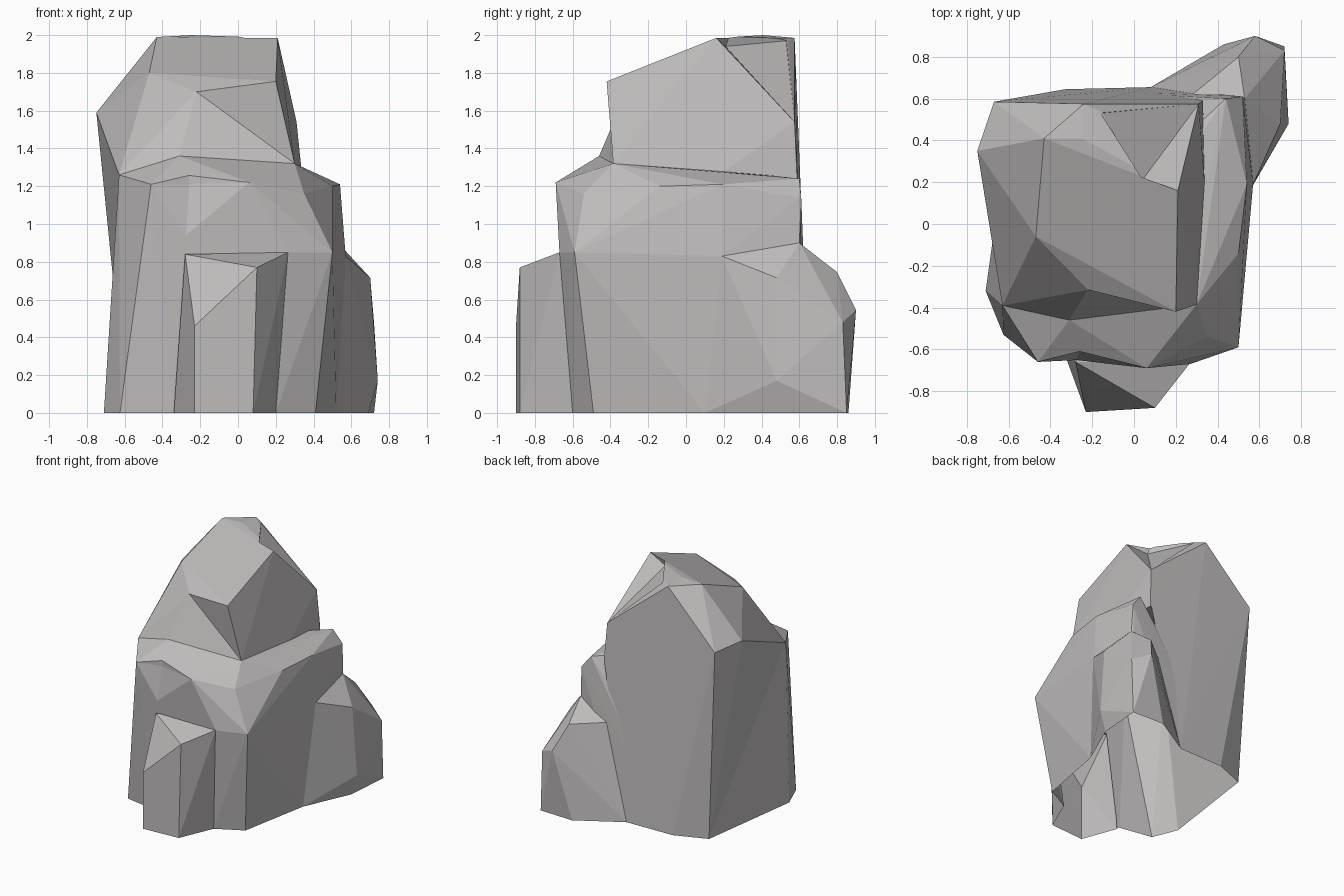
import bpy, bmesh

if "Cube" in bpy.data.objects:
    bpy.data.objects.remove(bpy.data.objects["Cube"])

stone = bpy.data.materials.new("grey_stone")
stone.diffuse_color = (0.53, 0.51, 0.51, 1.0)
stone.use_nodes = True
stone.node_tree.nodes["Principled BSDF"].inputs["Base Color"].default_value = stone.diffuse_color


def boulder(name, points):
    """Flat-faced convex chunk of rock wrapped around a few corner points."""
    bm = bmesh.new()
    for p in points:
        bm.verts.new(p)
    bmesh.ops.convex_hull(bm, input=bm.verts)
    loose = [v for v in bm.verts if not v.link_faces]
    bmesh.ops.delete(bm, geom=loose, context='VERTS')
    bmesh.ops.recalc_face_normals(bm, faces=bm.faces)
    mesh = bpy.data.meshes.new(name)
    bm.to_mesh(mesh)
    bm.free()
    mesh.materials.append(stone)
    obj = bpy.data.objects.new(name, mesh)
    bpy.context.collection.objects.link(obj)
    return obj


# Shared corners
left_peak = (-0.75, 0.35, 1.59)
left_shoulder = (-0.63, -0.39, 1.26)
back_left_top = (-0.67, 0.585, 1.56)
back_left_foot = (-0.59, 0.545, 0)
brow = (-0.22, -0.315, 1.70)
brow_left = (-0.47, -0.06, 1.80)
brow_foot = (0.30, -0.385, 1.32)
bib = (-0.31, -0.46, 1.36)
right_back = (0.31, 0.575, 1.54)

# Main mass: ground outline and the ledge around it
rock = boulder("rock", [
    (-0.71, -0.32, 0), (-0.625, -0.53, 0), (-0.34, -0.58, 0), (0.20, -0.60, 0),
    (0.41, -0.49, 0), (0.52, 0.10, 0), (0.50, 0.60, 0), (0.08, 0.655, 0),
    (-0.33, 0.645, 0), back_left_foot,
    (-0.46, -0.66, 1.21), (0.06, -0.69, 1.22), (0.27, -0.67, 0.85),
    (0.50, -0.59, 0.85), (0.35, -0.54, 1.16), brow_foot, bib, left_shoulder,
    (0.50, -0.14, 1.20), (0.54, 0.19, 1.21), (0.34, 0.16, 1.28),
    (0.44, 0.60, 1.24), (0.52, 0.61, 1.14), (0.57, 0.19, 0.83),
    (0.53, 0.60, 0.90)])

# Tall flat back with the left corner
back_slab = boulder("back_slab", [
    left_peak, left_shoulder, back_left_top, back_left_foot, right_back,
    (-0.33, 0.645, 0), (0.08, 0.655, 0), (-0.24, 0.575, 1.985),
    (0.33, 0.59, 1.24)])

# Upper block with the sloping summit
summit = boulder("summit", [
    (-0.43, 0.41, 1.99), (-0.25, 0.41, 2.0), (-0.24, 0.575, 1.985),
    (-0.16, 0.54, 1.97), (0.21, 0.16, 1.985), (0.20, -0.42, 1.755),
    brow, brow_left, left_peak, back_left_top, right_back,
    (0.33, 0.59, 1.20), (0.34, 0.16, 1.25), brow_foot])

# Sloping shoulder under the front of the summit
shoulder = boulder("shoulder", [
    brow, brow_foot, bib, left_shoulder, brow_left, left_peak, (0, 0.2, 1.2)])

# Low step at the front
front_step = boulder("front_step", [
    (0.10, -0.88, 0.77), (-0.23, -0.90, 0.46), (-0.23, -0.90, 0),
    (0.08, -0.88, 0), (-0.28, -0.66, 0.84), (0.265, -0.67, 0.85),
    (0.20, -0.60, 0), (-0.34, -0.60, 0), (0, -0.4, 0), (0, -0.4, 0.8)])

# Outcrop on the right back corner
outcrop = boulder("outcrop", [
    (0.57, 0.19, 0.83), (0.53, 0.60, 0.90), (0.50, 0.80, 0.745),
    (0.70, 0.48, 0.715), (0.58, 0.90, 0.545), (0.72, 0.83, 0.48),
    (0.74, 0.48, 0.17), (0.69, 0.48, 0), (0.72, 0.85, 0), (0.43, 0.86, 0),
    (0.52, 0.10, 0), (0.08, 0.655, 0), (0.28, 0.62, 0.75), (0.3, 0.4, 0.8)])

# Chips: a dent in the front rim and one behind the summit
rim_chip = boulder("rim_chip", [
    (-0.26, -0.61, 1.21), (-0.26, -0.61, 1.4), (-0.46, -0.66, 1.21),
    (0.06, -0.69, 1.22), (-0.28, -0.665, 0.85), (-0.2, -1, 1.2)])
summit_chip = boulder("summit_chip", [
    (0.21, 0.16, 1.985), (0.04, 0.21, 1.94), (-0.16, 0.53, 1.97),
    right_back, (0, 0.3, 2.2), (0.5, 0.7, 2.0)])

# Merge everything into one shell
steps = [(back_slab, 'UNION'), (summit, 'UNION'), (shoulder, 'UNION'),
         (rim_chip, 'DIFFERENCE'), (summit_chip, 'DIFFERENCE'),
         (front_step, 'UNION'), (outcrop, 'UNION')]
for part, operation in steps:
    mod = rock.modifiers.new(part.name, 'BOOLEAN')
    mod.operation, mod.object, mod.solver = operation, part, 'MANIFOLD'
bpy.context.view_layer.update()
graph = bpy.context.evaluated_depsgraph_get()
bm = bmesh.new()
bm.from_object(rock, graph)

# The underside is open
floor = [f for f in bm.faces if all(v.co.z < 0.002 for v in f.verts)]
bmesh.ops.delete(bm, geom=floor, context='FACES')
rock.modifiers.clear()
bm.to_mesh(rock.data)
bm.free()
for part, _ in steps:
    bpy.data.objects.remove(part)
